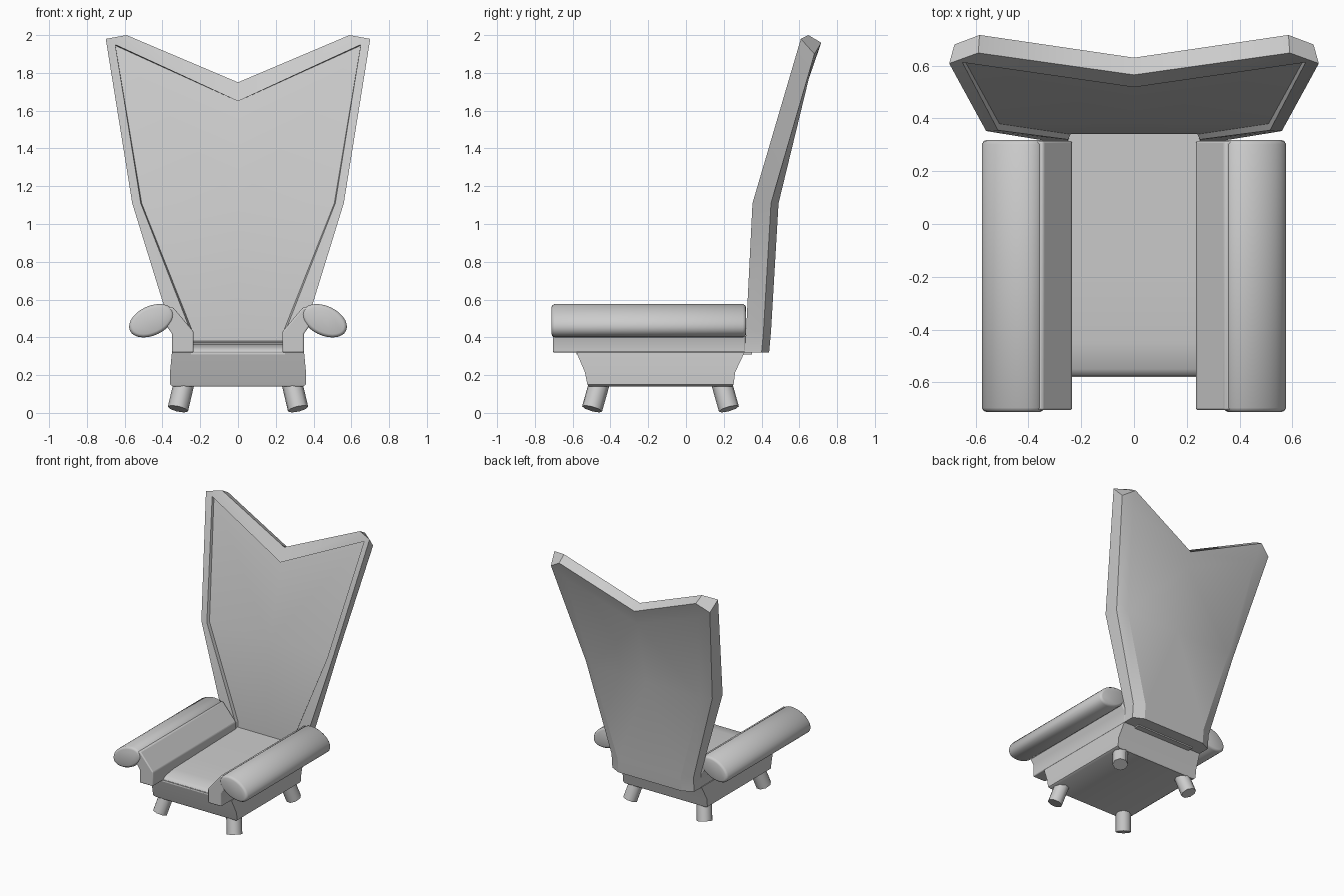
import bpy, bmesh, math
from mathutils import Vector

if "Cube" in bpy.data.objects:
    bpy.data.objects.remove(bpy.data.objects["Cube"])


def finish(name, bm, angle=30, bevel=0, mirror=False):
    bmesh.ops.remove_doubles(bm, verts=bm.verts, dist=1e-5)
    bmesh.ops.recalc_face_normals(bm, faces=bm.faces)
    me = bpy.data.meshes.new(name)
    bm.to_mesh(me)
    bm.free()
    ob = bpy.data.objects.new(name, me)
    bpy.context.collection.objects.link(ob)
    if bevel:
        b = ob.modifiers.new("bevel", 'BEVEL')
        b.width, b.segments, b.limit_method = bevel, 3, 'ANGLE'
        b.angle_limit = math.radians(40)
    if mirror:
        ob.modifiers.new("mirror", 'MIRROR')
    bpy.ops.object.select_all(action='DESELECT')
    ob.select_set(True)
    bpy.context.view_layer.objects.active = ob
    bpy.ops.object.shade_smooth_by_angle(angle=math.radians(angle))
    return ob


def loft(bm, rings, close=True, caps=True):
    vs = [[bm.verts.new(p) for p in r] for r in rings]
    n = len(rings[0])
    for r, s in zip(vs, vs[1:]):
        for i in range(n if close else n - 1):
            j = (i + 1) % n
            bm.faces.new((r[i], r[j], s[j], s[i]))
    if caps:
        bm.faces.new(vs[0])
        bm.faces.new(vs[-1])
    return vs


# Backrest: half cross-sections from panel centre, round the rim, to rear centre
def section(z, pts):
    return [(x, y, z) for x, y in pts]


bm = bmesh.new()
top = [(0, .54, 1.65), (.65, .635, 1.945), (.65, .612, 1.95), (.70, .608, 1.98),
       (.68, .68, 1.90), (.57, .665, 1.83), (0, .595, 1.60)]
v = loft(bm, [
    section(.32, [(0, .34), (.24, .34), (.25, .312), (.35, .31), (.35, .40), (.27, .44), (0, .44)]),
    section(.43, [(0, .34), (.24, .34), (.25, .320), (.35, .318), (.35, .41), (.27, .45), (0, .45)]),
    section(1.11, [(0, .38), (.51, .38), (.515, .355), (.56, .352), (.54, .45), (.47, .49), (0, .49)]),
    top], close=False, caps=False)
bm.faces.new(v[0])
a, b, c, d, e, f, g = v[-1]
c0, m0, m1, h0, h1 = [bm.verts.new(p) for p in (
    (0, .518, 1.65), (0, .565, 1.75), (.59, .648, 2.0), (0, .63, 1.71), (.585, .716, 1.96))]
# V-shaped top: lip, front bevel, ridge, end and rear chamfers
for face in ((a, b, c, c0), (c0, c, m1, m0), (c, d, m1), (m0, m1, h1, h0),
             (d, e, h1, m1), (h0, h1, f, g), (e, f, h1)):
    bm.faces.new(face)
finish("backrest", bm, 25, mirror=True)

# Base: tapered box with a rounded lower edge
bm = bmesh.new()
loft(bm, [[(-x, y0, z), (x, y0, z), (x, y1, z), (-x, y1, z)] for x, y0, y1, z in (
    (.345, -.515, .245, .14), (.36, -.522, .252, .15), (.36, -.535, .26, .215),
    (.35, -.58, .31, .32), (.345, -.58, .31, .325))])
finish("base", bm, 35)

# Seat cushion: side profile swept across the width
profile = [(-.58, .315), (-.575, .33), (-.55, .347), (-.45, .362), (-.2, .368),
           (.1, .375), (.35, .38), (.35, .31), (-.58, .31)]
bm = bmesh.new()
loft(bm, [[(x, y, z) for y, z in profile] for x in (-.25, .25)])
finish("seat", bm, 40)

# Armrest supports
profile = [(.235, .32), (.35, .32), (.35, .42), (.385, .47), (.385, .555), (.345, .56), (.235, .43)]
bm = bmesh.new()
loft(bm, [[(x, y, z) for x, z in profile] for y in (-.705, .315)])
finish("arm_support", bm, 35, bevel=.008, mirror=True)

# Armrest rolls: tilted ellipse with rounded ends
def ellipse(y, inset):
    t = math.radians(-25)
    out = []
    for i in range(28):
        q = 2 * math.pi * i / 28
        u, w = (.126 - inset) * math.cos(q), (.078 - inset) * math.sin(q)
        out.append((.458 + u * math.cos(t) - w * math.sin(t), y,
                    .488 + u * math.sin(t) + w * math.cos(t)))
    return out


bm = bmesh.new()
loft(bm, [ellipse(y, s) for y, s in ((-.712, .018), (-.708, .008), (-.696, 0),
                                     (.302, 0), (.314, .008), (.318, .018))])
finish("arm_roll", bm, 35, mirror=True)

# Legs: splayed octagonal pegs
for name, y, s in (("front_leg", -.455, -1), ("back_leg", .185, 1)):
    bm = bmesh.new()
    p, q = Vector((.283, y, .17)), Vector((.318, y + s * .042, .021))
    rot = (p - q).to_track_quat('Z', 'Y')
    loft(bm, [[o + rot @ Vector((.055 * math.cos(k * math.pi / 4), .055 * math.sin(k * math.pi / 4), 0))
               for k in range(8)] for o in (q, p)])
    finish(name, bm, 50, mirror=True)
